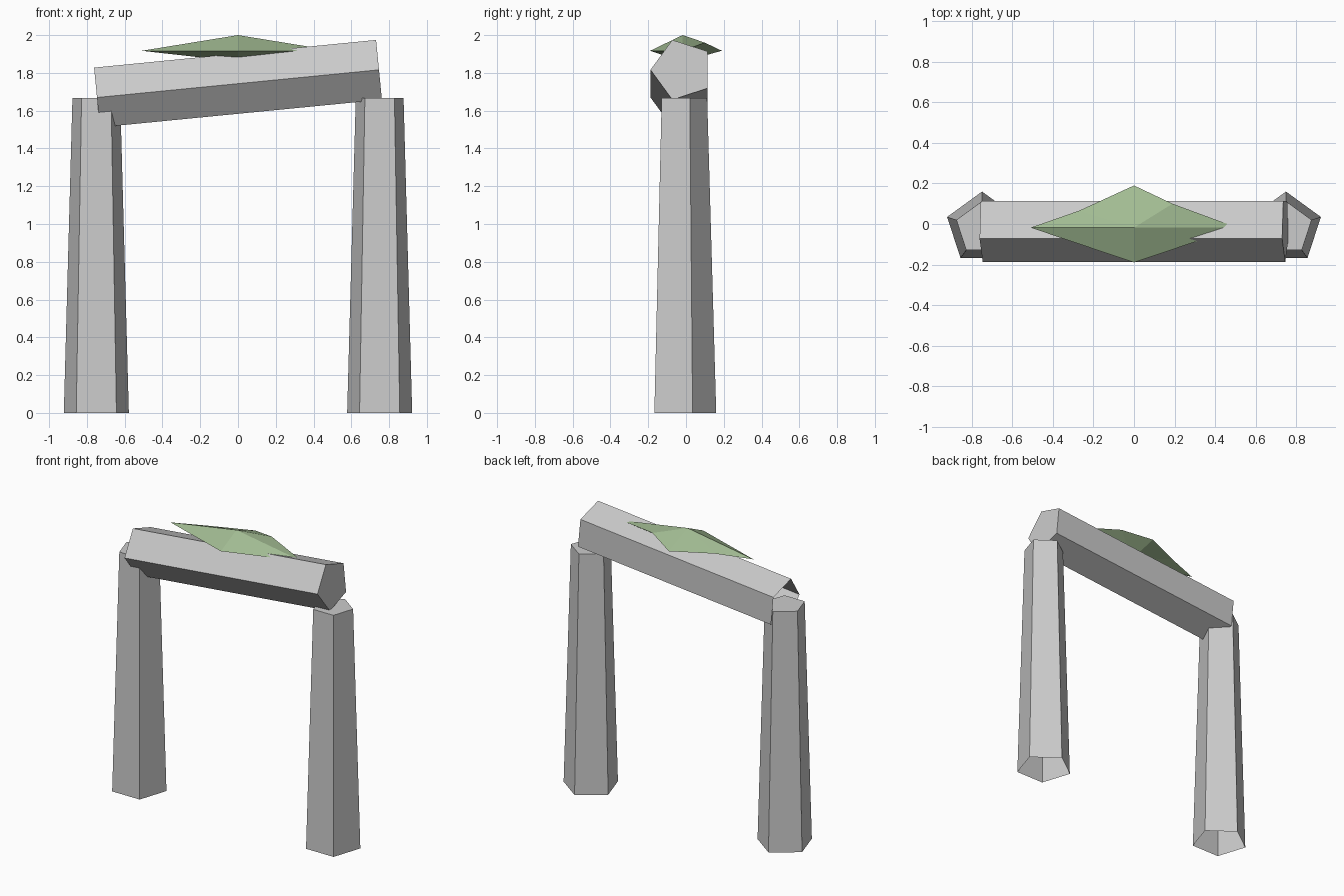
import bpy, bmesh
from math import sin, cos, radians
from mathutils import Matrix

if "Cube" in bpy.data.objects:
    bpy.data.objects.remove(bpy.data.objects["Cube"])

CY = -0.021  # depth of the pillar and beam axes


def add_object(name, bm, matrix=None):
    bmesh.ops.recalc_face_normals(bm, faces=bm.faces)
    mesh = bpy.data.meshes.new(name)
    bm.to_mesh(mesh)
    bm.free()
    obj = bpy.data.objects.new(name, mesh)
    if matrix:
        obj.matrix_world = matrix
    bpy.context.collection.objects.link(obj)
    return obj


def pentagon_tube(name, r0, r1, z0, z1, start, matrix):
    """Five-sided column along z, closed at the top and open at the bottom."""
    bm = bmesh.new()
    rings = []
    for r, z in ((r0, z0), (r1, z1)):
        angles = [radians(start + 72 * i) for i in range(5)]
        rings.append([bm.verts.new((r * cos(a), r * sin(a), z)) for a in angles])
    low, high = rings
    for i in range(5):
        j = (i + 1) % 5
        bm.faces.new((low[i], low[j], high[j], high[i]))
    bm.faces.new(high)
    return add_object(name, bm, matrix)


# Two tapered pillars
for name, x in (("left_pillar", -0.75), ("right_pillar", 0.75)):
    pentagon_tube(name, 0.181, 0.133, 0, 1.667, 90, Matrix.Translation((x, CY, 0)))

# Tilted lintel beam
tilt = Matrix.Rotation(radians(90 - 5.6), 4, 'Y')
pentagon_tube("lintel_beam", 0.167, 0.167, -0.75, 0.75, -90,
              Matrix.Translation((0, CY, 1.743)) @ tilt)

# Flat moss patch: uneven rim joined to a top and a bottom point
rim = [(-0.51, -0.018, 1.917), (0, -0.19, 1.917), (0.51, -0.018, 1.917),
       (0.19, 0.1, 1.96), (0, 0.19, 1.917), (-0.27, 0.066, 1.925)]
bm = bmesh.new()
ring = [bm.verts.new(p) for p in rim]
top = bm.verts.new((0, -0.018, 2.0))
bottom = bm.verts.new((0, -0.018, 1.86))
for a, b in zip(ring, ring[1:] + ring[:1]):
    bm.faces.new((a, b, top))
    bm.faces.new((b, a, bottom))
moss = add_object("moss_patch", bm)
green = bpy.data.materials.new("moss_green")
green.diffuse_color = (0.36, 0.5, 0.29, 1)
green.use_nodes = True
green.node_tree.nodes["Principled BSDF"].inputs["Base Color"].default_value = green.diffuse_color
moss.data.materials.append(green)
